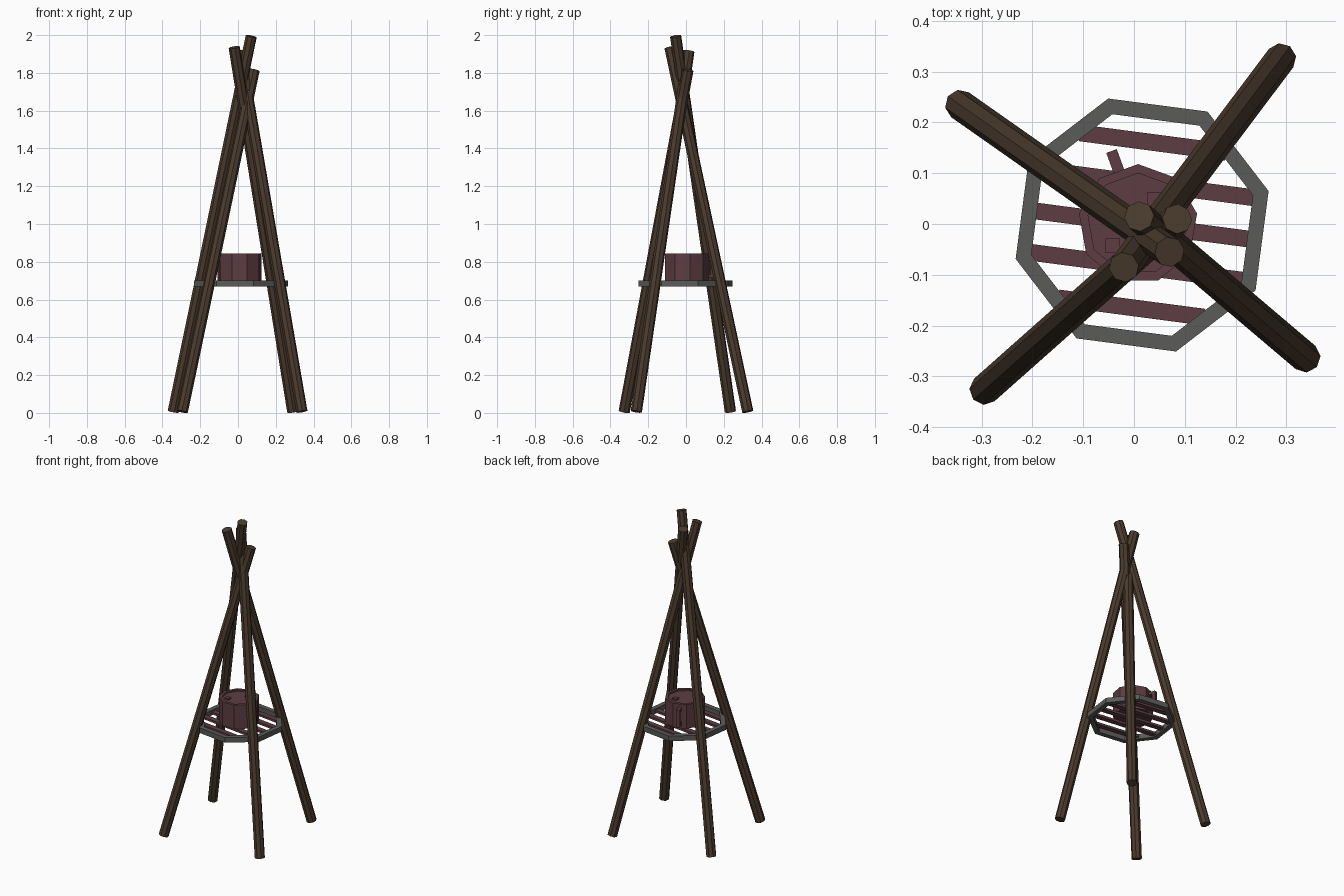
import bpy, bmesh
from math import radians, cos, sin, pi
from mathutils import Vector, Matrix

if "Cube" in bpy.data.objects:
    bpy.data.objects.remove(bpy.data.objects["Cube"])


def material(name, rgb):
    m = bpy.data.materials.new(name)
    m.use_nodes = True
    m.diffuse_color = (*rgb, 1)
    m.node_tree.nodes["Principled BSDF"].inputs["Base Color"].default_value = (*rgb, 1)
    return m


wood = material("dark wood", (0.07, 0.044, 0.027))
iron = material("grey iron", (0.105, 0.105, 0.1))
copper = material("dull red metal", (0.11, 0.047, 0.055))


def finish(name, bm, mat, matrix=Matrix()):
    bmesh.ops.recalc_face_normals(bm, faces=bm.faces)
    mesh = bpy.data.meshes.new(name)
    bm.to_mesh(mesh)
    bm.free()
    mesh.materials.append(mat)
    ob = bpy.data.objects.new(name, mesh)
    ob.matrix_world = matrix
    bpy.context.collection.objects.link(ob)
    return ob


def box(name, size, matrix, mat):
    bm = bmesh.new()
    bmesh.ops.create_cube(bm, size=1)
    bmesh.ops.scale(bm, vec=size, verts=bm.verts)
    return finish(name, bm, mat, matrix)


def lathe(name, profile, sides, start, matrix, mat, closed=False):
    """Join polygon loops of (radius, z); cap the ends unless the profile is closed."""
    bm = bmesh.new()
    turn = [start + 2 * pi * i / sides for i in range(sides)]
    loops = [[bm.verts.new((r * cos(a), r * sin(a), z)) for a in turn] for r, z in profile]
    pairs = list(zip(loops, loops[1:]))
    if closed:
        pairs.append((loops[-1], loops[0]))
    else:
        bm.faces.new(loops[0])
        bm.faces.new(loops[-1])
    for a, b in pairs:
        for i in range(sides):
            j = (i + 1) % sides
            bm.faces.new((a[i], a[j], b[j], b[i]))
    return finish(name, bm, mat, matrix)


# Four crossing poles: foot to tip
poles = {
    "back_right_pole": ((-0.343, 0.235, 0.007), (0.07, -0.055, 1.994)),
    "back_left_pole": ((0.29, 0.327, 0.007), (-0.02, -0.085, 1.935)),
    "front_right_pole": ((-0.295, -0.327, 0.007), (0.085, 0.01, 1.815)),
    "front_left_pole": ((0.338, -0.263, 0.007), (0.01, 0.015, 1.915)),
}
for name, (foot, tip) in poles.items():
    foot, tip = Vector(foot), Vector(tip)
    axis = tip - foot
    place = Matrix.Translation(foot) @ axis.to_track_quat("Z", "Y").to_matrix().to_4x4()
    lathe(name, [(0.03, 0), (0.03, axis.length)], 8, 0, place, wood)

# Octagonal grill frame
grill = Matrix.Translation((0.016, -0.002, 0.684)) @ Matrix.Rotation(radians(-7.5), 4, "Z")
lathe("grill_frame", [(0.258, -0.016), (0.258, 0.016), (0.226, 0.016), (0.226, -0.016)],
      8, pi / 8, grill, iron, closed=True)

# Grill slats, longer toward the middle
for i in range(-2, 3):
    half = 0.218 if abs(i) < 2 else 0.145
    box("grill_slat", (2 * half, 0.033, 0.014),
        grill @ Matrix.Translation((0, i * 0.082, 0)), copper)

# Nine-sided pot with a sunken lid
pot = Matrix.Translation((0.008, 0, 0.691))
lathe("pot", [(0.118, 0), (0.118, 0.153), (0.1, 0.153), (0.1, 0.143)], 9, pi / 2, pot, copper)

# Lid lugs
for x, y in ((-0.05, -0.043), (0.032, 0.048)):
    box("lid_lug", (0.028, 0.028, 0.01), pot @ Matrix.Translation((x, y, 0.147)), copper)

# Side handle: grip and two arms
side = pot @ Matrix.Rotation(radians(110), 4, "Z")
box("handle_grip", (0.018, 0.022, 0.11), side @ Matrix.Translation((0.144, 0, 0.078)), copper)
for z in (0.032, 0.124):
    box("handle_arm", (0.045, 0.022, 0.018), side @ Matrix.Translation((0.122, 0, z)), copper)
